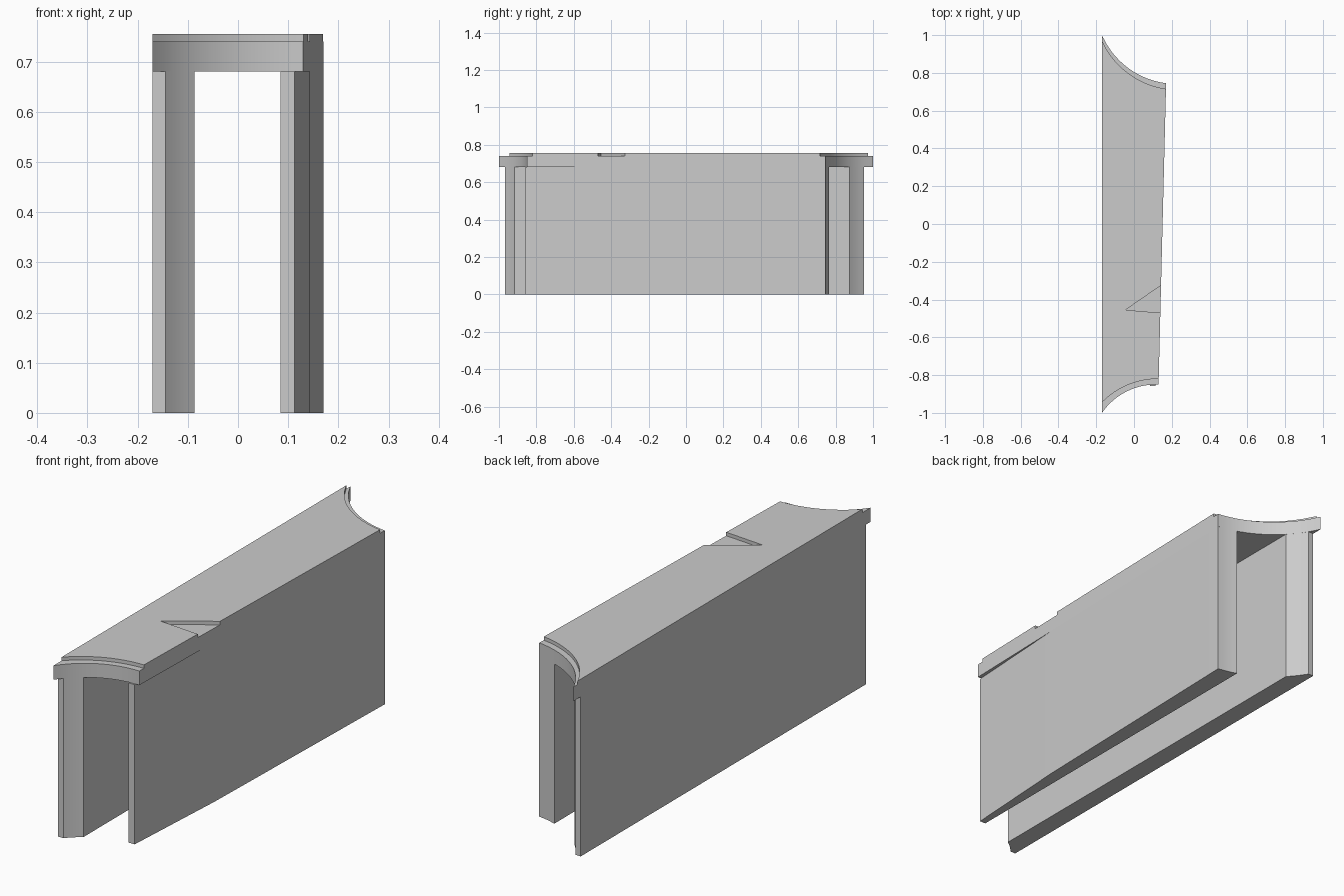
import bpy, bmesh
from math import sqrt

if "Cube" in bpy.data.objects:
    bpy.data.objects.remove(bpy.data.objects["Cube"])


def arc_through(a, b, c):
    """Circle through three points; returns y as a function of x on the arc side."""
    (ax, ay), (bx, by), (cx, cy) = a, b, c
    d = 2 * (ax * (by - cy) + bx * (cy - ay) + cx * (ay - by))
    sa, sb, sc = ax * ax + ay * ay, bx * bx + by * by, cx * cx + cy * cy
    ox = (sa * (by - cy) + sb * (cy - ay) + sc * (ay - by)) / d
    oy = (sa * (cx - bx) + sb * (ax - cx) + sc * (bx - ax)) / d
    r2 = (ax - ox) ** 2 + (ay - oy) ** 2
    side = 1 if by > oy else -1
    return lambda x: oy + side * sqrt(max(r2 - (x - ox) ** 2, 0))


def sample(f, x0, x1, n):
    return [(x0 + (x1 - x0) * i / n, f(x0 + (x1 - x0) * i / n)) for i in range(n + 1)]


def prism(name, outline, z0, z1):
    bm = bmesh.new()
    face = bm.faces.new([bm.verts.new((x, y, z0)) for x, y in outline])
    ext = bmesh.ops.extrude_face_region(bm, geom=[face], use_keep_orig=True)
    top = [v for v in ext["geom"] if isinstance(v, bmesh.types.BMVert)]
    bmesh.ops.translate(bm, verts=top, vec=(0, 0, z1 - z0))
    bmesh.ops.recalc_face_normals(bm, faces=bm.faces)
    mesh = bpy.data.meshes.new(name)
    bm.to_mesh(mesh)
    bm.free()
    obj = bpy.data.objects.new(name, mesh)
    bpy.context.collection.objects.link(obj)
    bpy.context.view_layer.objects.active = obj
    obj.select_set(True)
    bpy.ops.object.shade_smooth_by_angle(angle=0.35)
    obj.select_set(False)
    return obj


def edge_x(y):
    """Slightly slanted right-hand edge."""
    return 0.13 + 0.04 * (y + 0.85) / 1.595


L, R, F = -0.17, 0.17, 0.13          # left side, right side at back and at front
UNDER, LEDGE, TOP = 0.68, 0.74, 0.755

back = arc_through((L, 1.0), (0, 0.805), (R, 0.745))
front = arc_through((L, -1.0), (0, -0.87), (F, -0.85))
back_in = arc_through((L, 0.972), (0, 0.777), (R, 0.715))
front_in = arc_through((L, -0.945), (0, -0.84), (F, -0.82))

# deck with concave ends
prism("deck", sample(front, L, F, 14) + sample(back, R, L, 14), UNDER, LEDGE)

# raised top panel, set back at both ends, with a triangular notch
notch = [(edge_x(-0.47), -0.47), (-0.045, -0.455), (edge_x(-0.325), -0.325)]
prism("top_panel",
      sample(front_in, L, edge_x(-0.82), 14) + notch
      + sample(back_in, edge_x(0.715), L, 14), LEDGE, TOP)

# left wall: squared outer corners, then following the end curves
prism("left_wall",
      [(L, front(-0.145))] + sample(front, -0.145, -0.087, 4)
      + sample(back, -0.087, -0.145, 4) + [(L, back(-0.145))], 0, UNDER)

# right wall: tapers inward under the deck towards the front
prism("right_wall",
      [(0.085, -0.857), (0.113, -0.857), (edge_x(-0.36), -0.36)]
      + sample(back, R, 0.085, 4), 0, UNDER)
